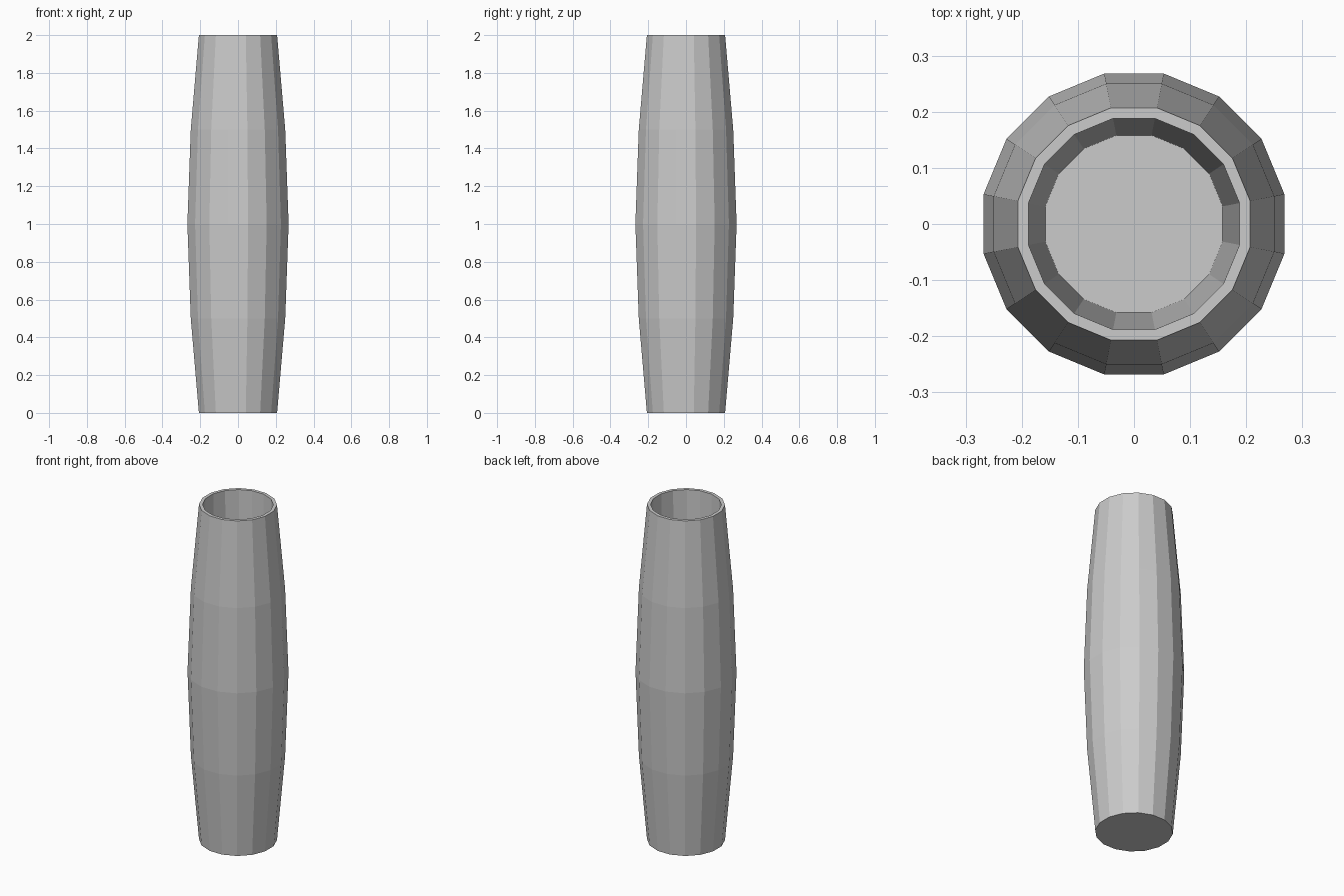
import bpy, bmesh, math

if "Cube" in bpy.data.objects:
    bpy.data.objects.remove(bpy.data.objects["Cube"])

SIDES = 16
# (distance to flat, height): outside bottom to top, then down the inside
PROFILE = [(0.207, 0), (0.25, 0.5), (0.268, 1.0), (0.25, 1.5), (0.207, 2.0),
           (0.188, 2.0), (0.158, 0.1)]


def ring(bm, apothem, z):
    r = apothem / math.cos(math.pi / SIDES)
    angles = [2 * math.pi * (i + 0.5) / SIDES for i in range(SIDES)]
    return [bm.verts.new((r * math.cos(a), r * math.sin(a), z)) for a in angles]


# Bulging hollow tube with a closed base
bm = bmesh.new()
rings = [ring(bm, a, z) for a, z in PROFILE]
for low, high in zip(rings, rings[1:]):
    for i in range(SIDES):
        j = (i + 1) % SIDES
        bm.faces.new((low[i], low[j], high[j], high[i]))

# Underside and inner floor
bm.faces.new(rings[0][::-1])
bm.faces.new(rings[-1])
bm.normal_update()

mesh = bpy.data.meshes.new("barrel_tube")
bm.to_mesh(mesh)
bm.free()
bpy.context.collection.objects.link(bpy.data.objects.new("barrel_tube", mesh))
